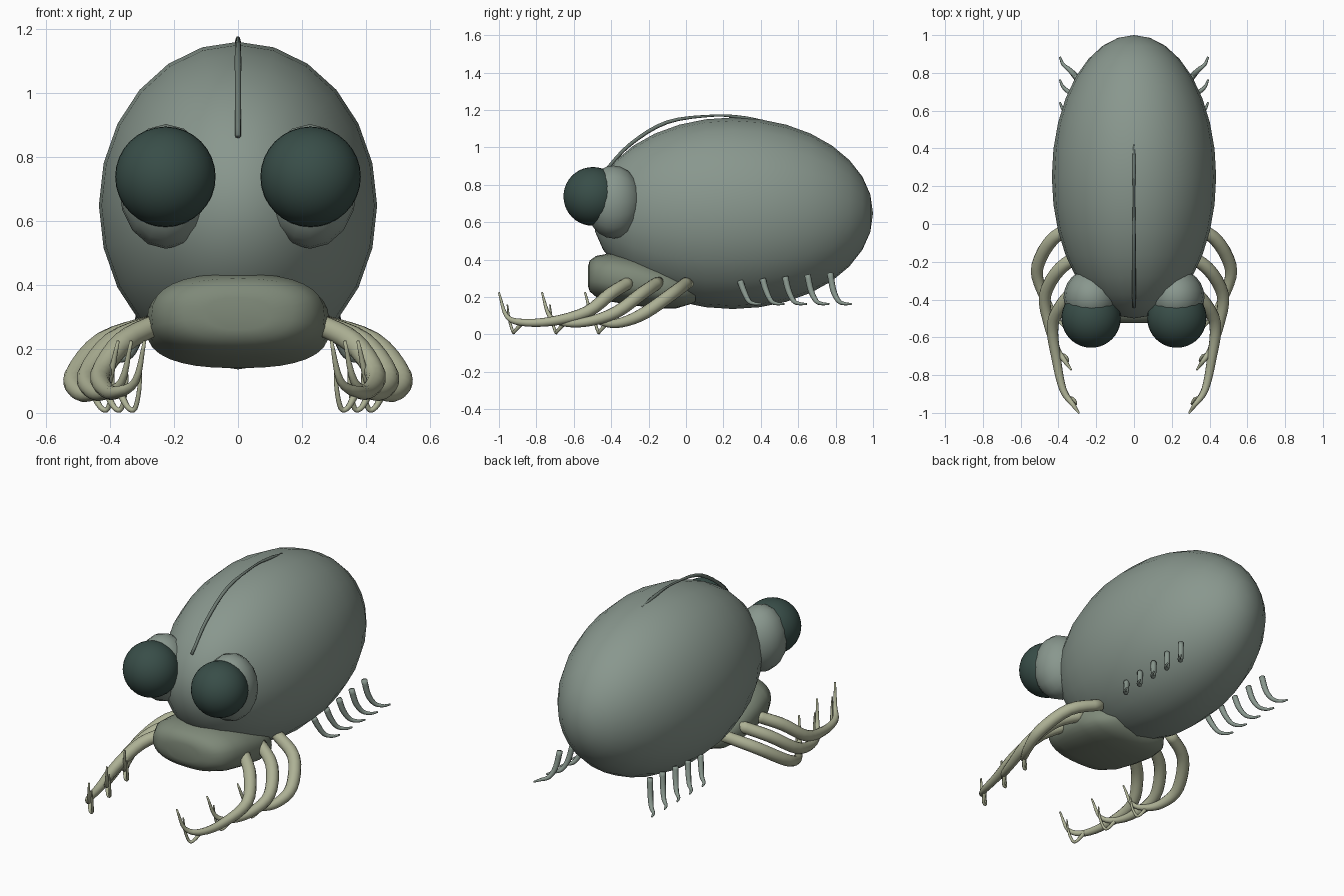
import bpy, bmesh, math
from mathutils import Vector, Matrix

if "Cube" in bpy.data.objects:
    bpy.data.objects.remove(bpy.data.objects["Cube"])


def material(name, rgb):
    m = bpy.data.materials.new(name)
    m.diffuse_color = (*rgb, 1)
    m.use_nodes = True
    m.node_tree.nodes["Principled BSDF"].inputs["Base Color"].default_value = m.diffuse_color
    return m


SHELL = material("shell", (0.25, 0.31, 0.27))
DARK = material("dark_eye", (0.04, 0.075, 0.065))
JAW = material("jaw", (0.21, 0.25, 0.19))
LIMB = material("limb", (0.42, 0.44, 0.30))
RIDGE = material("ridge", (0.15, 0.19, 0.165))


def finish(name, bm, mat):
    bmesh.ops.recalc_face_normals(bm, faces=bm.faces)
    for f in bm.faces:
        f.smooth = True
    me = bpy.data.meshes.new(name)
    bm.to_mesh(me)
    bm.free()
    me.materials.append(mat)
    ob = bpy.data.objects.new(name, me)
    bpy.context.collection.objects.link(ob)
    return ob


def ellipsoid(name, centre, radii, mat, seg=24, rings=16):
    # poles lie along y
    bm = bmesh.new()
    bmesh.ops.create_uvsphere(bm, u_segments=seg, v_segments=rings, radius=1)
    m = (Matrix.Translation(centre) @ Matrix.Diagonal((*radii, 1))
         @ Matrix.Rotation(math.pi / 2, 4, 'X'))
    bmesh.ops.transform(bm, matrix=m, verts=bm.verts)
    return finish(name, bm, mat)


def loft(name, rings, mat):
    bm = bmesh.new()
    loops = [[bm.verts.new(p) for p in r] for r in rings]
    n = len(loops[0])
    for a, b in zip(loops, loops[1:]):
        for i in range(n):
            j = (i + 1) % n
            bm.faces.new((a[i], a[j], b[j], b[i]))
    bm.faces.new(loops[0])
    bm.faces.new(loops[-1])
    return finish(name, bm, mat)


def spline(pts, steps=4):
    # Catmull-Rom through (x, y, z, radius) points
    p = [Vector(q) for q in pts]
    p = [2 * p[0] - p[1]] + p + [2 * p[-1] - p[-2]]
    out = []
    for i in range(1, len(p) - 2):
        a, b, c, d = p[i - 1:i + 3]
        for k in range(steps):
            t = k / steps
            out.append(0.5 * (2 * b + (c - a) * t + (2 * a - 5 * b + 4 * c - d) * t * t
                              + (3 * b - a - 3 * c + d) * t ** 3))
    return out + [p[-2]]


def tube(name, pts, mat, sides=10):
    path = spline(pts)
    pos = [q.to_3d() for q in path]
    rings, normal = [], None
    for i, q in enumerate(pos):
        d = (pos[min(i + 1, len(pos) - 1)] - pos[max(i - 1, 0)]).normalized()
        normal = d.orthogonal() if normal is None else normal - d * normal.dot(d)
        normal.normalize()
        side = d.cross(normal)
        ring = [math.tau * k / sides for k in range(sides)]
        rings.append([q + path[i].w * (math.cos(a) * normal + math.sin(a) * side) for a in ring])
    return loft(name, rings, mat)


# Main shell
ellipsoid("body", (0, 0.25, 0.648), (0.435, 0.75, 0.512), SHELL)

# Jaw: (y, half width, bottom, top) sections
sections = [(-.525, .10, .26, .36), (-.515, .17, .23, .395), (-.48, .23, .20, .42),
            (-.40, .27, .175, .435), (-.28, .285, .155, .42), (-.15, .285, .14, .38),
            (-.05, .26, .14, .34), (.05, .18, .17, .27)]
rings = []
for y, w, lo, hi in sections:
    ring = []
    for k in range(32):
        c, s = math.cos(math.tau * k / 32), math.sin(math.tau * k / 32)
        ring.append((w * math.copysign(abs(c) ** .8, c), y,
                     (lo + hi) / 2 + (hi - lo) / 2 * math.copysign(abs(s) ** .8, s)))
    rings.append(ring)
loft("jaw", rings, JAW)

# Ridge along the back
tube("back_ridge", [(0, -.44, .865, .009), (0, -.30, 1.015, .01), (0, -.10, 1.135, .01),
                    (0, .15, 1.17, .006), (0, .30, 1.16, .009), (0, .42, 1.14, .006)], RIDGE, 8)

# Front limb shapes: frontmost and rearmost, blended for the middle one
front = [(.25, -.30, .28, .033), (.36, -.40, .22, .035), (.43, -.53, .12, .032), (.41, -.72, .07, .025),
         (.375, -.88, .065, .019), (.32, -.96, .10, .012), (.292, -1.0, .225, .005)]
rear = [(.25, .01, .28, .033), (.42, -.07, .22, .035), (.51, -.22, .115, .034), (.495, -.34, .065, .027),
        (.45, -.43, .06, .019), (.405, -.50, .10, .012), (.375, -.54, .225, .005)]
claw = [(.372, -.87, .07, .013), (.345, -.915, .018, .009), (.322, -.925, .014, .008),
        (.308, -.945, .08, .007), (.305, -.955, .16, .004)]

for sx, side in ((1, "right"), (-1, "left")):
    # Eyes
    ellipsoid(f"eye_socket_{side}", (sx * .225, -.388, .708), (.148, .15, .195), SHELL, 16, 12)
    ellipsoid(f"eye_{side}", (sx * .227, -.498, .738), (.157,) * 3, DARK, 32, 20)

    # Three clawed front limbs
    for i in range(3):
        t = i / 2
        leg = [tuple(Vector(a).lerp(Vector(b), t)) for a, b in zip(front, rear)]
        tube(f"front_limb_{side}_{i}", [(sx * x, y, z, r) for x, y, z, r in leg], LIMB, 12)
        tube(f"front_claw_{side}_{i}",
             [(sx * (x + .085 * t), y + .455 * t, z, r) for x, y, z, r in claw], LIMB, 8)

    # Five small rear limbs
    for i in range(5):
        y, z = .29 + .12 * i, .285 + .011 * i
        tube(f"rear_limb_{side}_{i}",
             [(sx * .30, y, z, .017), (sx * .315, y + .018, .235, .016), (sx * .34, y + .045, .18, .013),
              (sx * .375, y + .075, .165, .009), (sx * .393, y + .115, .163, .005)], SHELL, 8)
